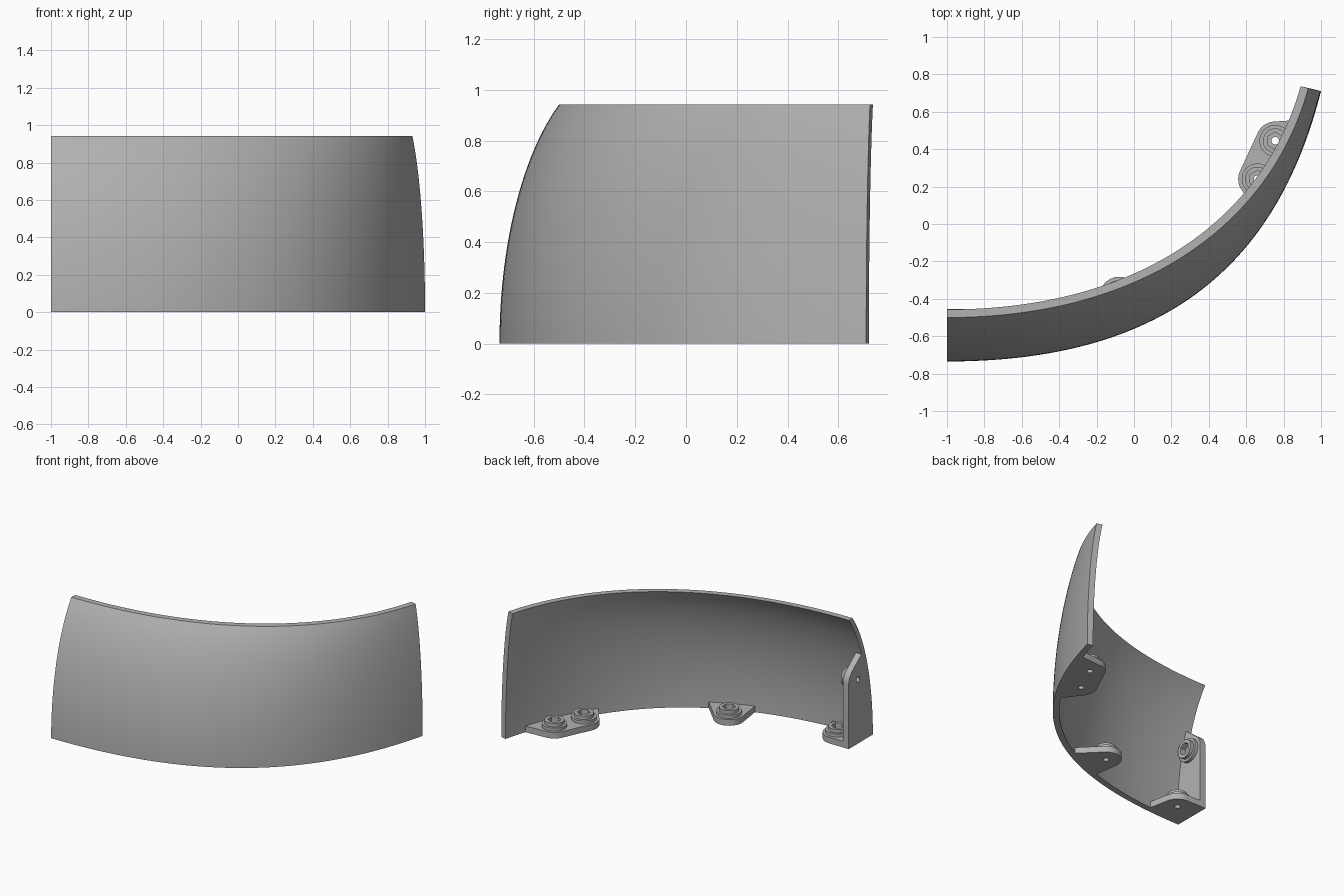
import bpy, bmesh, math
from mathutils import Matrix, Vector

if "Cube" in bpy.data.objects:
    bpy.data.objects.remove(bpy.data.objects["Cube"])

grey = bpy.data.materials.new("plain_grey")
grey.diffuse_color = (0.45, 0.45, 0.45, 1)
grey.use_nodes = True
grey.node_tree.nodes["Principled BSDF"].inputs["Base Color"].default_value = grey.diffuse_color

H = 0.943          # panel height
WALL = 0.043       # panel thickness
PAD = 0.045        # bracket plate thickness
LOW = [Vector(p) for p in ((-1, -.735), (.2, -.735), (.77, -.19), (1, .71))]
TOP = [Vector(p) for p in ((-1, -.5), (.05, -.5), (.73, 0), (.932, .725))]


def bez(p, t):
    s = 1 - t
    return p[0]*s**3 + p[1]*3*t*s*s + p[2]*3*t*t*s + p[3]*t**3


def bez_d(p, t):
    s = 1 - t
    return (p[1]-p[0])*3*s*s + (p[2]-p[1])*6*s*t + (p[3]-p[2])*3*t*t


def wall(t, z, inset=0.0):
    """Point on the curved panel, moved inwards by inset."""
    c = 1.1
    f = (1 - math.sqrt(1 - (z/c)**2)) / (1 - math.sqrt(1 - (H/c)**2))
    p = bez(LOW, t).lerp(bez(TOP, t), f)
    d = bez_d(LOW, t).lerp(bez_d(TOP, t), f).normalized()
    return p + Vector((-d.y, d.x)) * inset


def make(name, bm):
    bmesh.ops.recalc_face_normals(bm, faces=bm.faces)
    me = bpy.data.meshes.new(name)
    bm.to_mesh(me)
    bm.free()
    ob = bpy.data.objects.new(name, me)
    bpy.context.collection.objects.link(ob)
    me.materials.append(grey)
    return ob


def smooth(ob):
    bpy.ops.object.select_all(action='DESELECT')
    ob.select_set(True)
    bpy.context.view_layer.objects.active = ob
    bpy.ops.object.shade_smooth_by_angle(angle=math.radians(30))


# Curved panel: a closed loop of outer and inner points swept along the arc
NT, NZ = 72, 24
bm = bmesh.new()
rows = []
for i in range(NT + 1):
    t = i / NT
    zs = [H * k / NZ for k in range(NZ + 1)]
    row = [(*wall(t, z), z) for z in zs] + [(*wall(t, z, WALL), z) for z in reversed(zs)]
    rows.append([bm.verts.new(p) for p in row])
n = len(rows[0])
for a, b in zip(rows, rows[1:]):
    for k in range(n):
        bm.faces.new((a[k], b[k], b[(k+1) % n], a[(k+1) % n]))
for r in (rows[0], rows[-1]):
    for k in range(NZ):
        bm.faces.new((r[k], r[k+1], r[n-2-k], r[n-1-k]))
smooth(make("curved_panel", bm))


def cylinder(c, r, z0, z1, seg):
    bm = bmesh.new()
    bmesh.ops.create_cone(bm, cap_ends=True, segments=seg, radius1=r, radius2=r,
                          depth=z1 - z0,
                          matrix=Matrix.Translation((c[0], c[1], (z0 + z1)/2)))
    ob = make("tool", bm)
    ob.hide_render = True
    return ob


def bracket(name, bosses, edge, radius=0.103, matrix=None):
    """Flat lug around the bosses, hulled to points inside the panel wall."""
    pts = list(edge)
    for c in bosses:
        for k in range(48):
            a = k * math.tau / 48
            pts.append((c[0] + radius*math.cos(a), c[1] + radius*math.sin(a)))
    bm = bmesh.new()
    for p in pts:
        for z in (0, PAD):
            bm.verts.new((p[0], p[1], z))
    res = bmesh.ops.convex_hull(bm, input=bm.verts)
    junk = {v for v in res["geom_interior"] + res["geom_unused"]
            if isinstance(v, bmesh.types.BMVert)}
    bmesh.ops.delete(bm, geom=list(junk), context='VERTS')
    bmesh.ops.dissolve_limit(bm, angle_limit=0.01, verts=bm.verts, edges=bm.edges)
    ob = make(name, bm)
    tools = []
    for c in bosses:
        tools += [("UNION", cylinder(c, .084, .02, .068, 40)),     # flange
                  ("UNION", cylinder(c, .066, .03, .093, 40)),     # raised collar
                  ("DIFFERENCE", cylinder(c, .046, .05, .2, 6)),   # hex nut pocket
                  ("DIFFERENCE", cylinder(c, .02, -.1, .1, 24))]   # screw hole
    for op, tool in tools:
        m = ob.modifiers.new("cut", 'BOOLEAN')
        m.operation, m.object, m.solver = op, tool, 'EXACT'
    bpy.context.view_layer.update()
    dg = bpy.context.evaluated_depsgraph_get()
    me = bpy.data.meshes.new_from_object(ob.evaluated_get(dg))
    ob.modifiers.clear()
    ob.data = me
    for _, tool in tools:
        bpy.data.objects.remove(tool)
    if matrix:
        ob.matrix_world = matrix
    smooth(ob)


def along(t0, t1, steps=12):
    return [wall(t0 + (t1 - t0)*k/steps, 0, WALL*.6) for k in range(steps + 1)]


# Lugs on the bottom edge
bracket("double_lug", [(.755, .445), (.66, .24)], along(.71, .94))
bracket("middle_lug", [(-.08, -.385)], along(.275, .40))
bracket("corner_lug", [(-.843, -.558)], along(0, .085) + [(-1, -.455)])

# Upright lug on the left end: local x, y, z become world y, z, x
upright = Matrix(((0, 0, 1, -1), (1, 0, 0, 0), (0, 1, 0, 0), (0, 0, 0, 1)))
side = [(wall(0, .65*k/12, WALL*.6).y, .65*k/12) for k in range(13)]
bracket("upright_lug", [(-.563, .47)], side + [(-.455, 0), (-.455, .47)],
        radius=0.108, matrix=upright)
